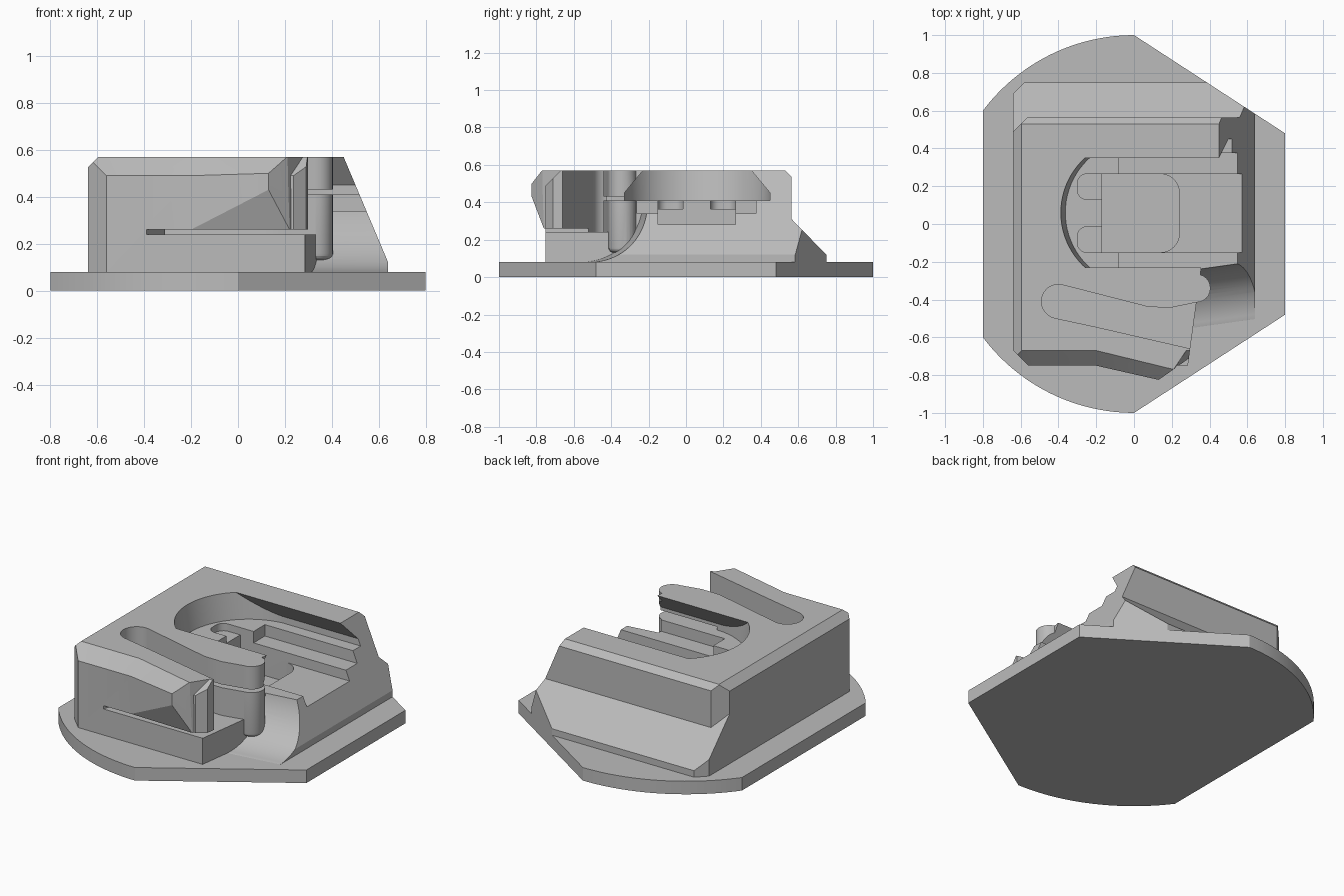
import bpy, bmesh
from math import sin, cos, radians
from mathutils import Matrix

old = bpy.data.objects.get("Cube")
if old:
    bpy.data.objects.remove(old, do_unlink=True)

grey = bpy.data.materials.new("light_grey")
grey.use_nodes = True
COLOUR = (0.5, 0.5, 0.5, 1)
grey.diffuse_color = COLOUR
for node in grey.node_tree.nodes:
    if node.type == 'BSDF_PRINCIPLED':
        node.inputs["Base Color"].default_value = COLOUR


def finish(name, bm):
    bmesh.ops.recalc_face_normals(bm, faces=bm.faces)
    mesh = bpy.data.meshes.new(name)
    bm.to_mesh(mesh)
    bm.free()
    mesh.materials.append(grey)
    obj = bpy.data.objects.new(name, mesh)
    bpy.context.collection.objects.link(obj)
    return obj


def prism(name, pts, lo, hi, axis='z', planes=(), low_shift=0, matrix=None, bevel=0):
    """Extrude an outline, then trim it by planes given as (point, normal)."""
    bm = bmesh.new()
    def place(p, h):
        return (h, p[0], p[1]) if axis == 'x' else (p[0], p[1], h)
    a = [bm.verts.new(place((p[0] + low_shift, p[1]), lo)) for p in pts]
    b = [bm.verts.new(place(p, hi)) for p in pts]
    bottom = bm.faces.new(a[::-1])
    bm.faces.new(b)
    for i in range(len(pts)):
        j = (i + 1) % len(pts)
        bm.faces.new((a[i], a[j], b[j], b[i]))
    if bevel:
        bmesh.ops.bevel(bm, geom=list(bottom.edges), offset=bevel, segments=4,
                        profile=0.5, affect='EDGES')
    for co, no in planes:
        bmesh.ops.bisect_plane(bm, geom=bm.verts[:] + bm.edges[:] + bm.faces[:],
                               plane_co=co, plane_no=no, clear_outer=True)
        rim = [e for e in bm.edges if e.is_boundary]
        if rim:
            bmesh.ops.holes_fill(bm, edges=rim, sides=0)
    if matrix:
        bm.transform(matrix)
    return finish(name, bm)


def combine(target, tool, operation='DIFFERENCE'):
    tool.hide_render = True
    mod = target.modifiers.new("combine", 'BOOLEAN')
    mod.operation = operation
    mod.solver = 'EXACT'
    mod.object = tool
    bpy.context.view_layer.objects.active = target
    bpy.ops.object.modifier_apply(modifier=mod.name)
    bpy.data.objects.remove(tool, do_unlink=True)


def arc(cx, cy, r, start, end, n=20):
    angles = [radians(start + (end - start) * i / n) for i in range(n + 1)]
    return [(cx + r * cos(t), cy + r * sin(t)) for t in angles]


def rect(x0, x1, y0, y1):
    return [(x0, y0), (x1, y0), (x1, y1), (x0, y1)]


# Base plate: round on one side, pointed on the other
prism("base_plate", arc(0, 0, 1, 90, 143.13) + arc(0, 0, 1, 216.87, 270)
      + [(0.8, -0.48), (0.8, 0.48)], 0, 0.08)

# Main block with sloped side and chamfered top edges
side_slope = ((0.64, 0, 0.12), (0.45, 0, 0.19))
left_chamfer = ((-0.595, 0, 0.57), (-1, 0, 1))
edge_trim = [((0, s, 0), (0.52, s * 0.8, 0)) for s in (-1, 1)]
body = prism("body", [(-0.64, -0.67), (-0.56, -0.75), (0.64, -0.75), (0.64, 0.565),
                      (-0.565, 0.565), (-0.64, 0.49)], 0.08, 0.57,
             planes=[side_slope, left_chamfer, ((0, -0.67, 0.57), (0, -1, 1)),
                     ((0, 0.53, 0.57), (0, 1, 1))] + edge_trim)

# Ramp along the back
ramp = prism("ramp", [(-0.64, 0.3), (0.64, 0.3), (0.64, 0.75), (-0.58, 0.75),
                      (-0.64, 0.69)], 0.08, 0.4,
             planes=[side_slope, ((0, 0.565, 0.31), (0, 0.19, 0.185))] + edge_trim)
combine(body, ramp, 'UNION')

# Flared front arm
bm = bmesh.new()
for co in [(-0.2, -0.67, 0.57), (-0.2, -0.75, 0.49), (-0.2, -0.75, 0.26),
           (0.13, -0.825, 0.5), (0.13, -0.825, 0.43), (0.21, -0.77, 0.57),
           (0.22, -0.76, 0.26), (0.29, -0.65, 0.57), (0.29, -0.65, 0.26),
           (-0.2, -0.6, 0.57), (-0.2, -0.6, 0.26)]:
    bm.verts.new(co)
bmesh.ops.convex_hull(bm, input=bm.verts)
combine(body, finish("front_arm", bm), 'UNION')
combine(body, prism("arm_end_cut", [(0.13, -0.826), (0.38, -0.9), (0.38, -0.648)],
                    0.25, 0.7))

# Curved slot and the thin gap below the arm
combine(body, prism("arm_slot", arc(-0.4, -0.41, 0.09, 75, 257)
                    + [(-0.2, -0.545), (0.3, -0.66), (0.45, -0.69), (0.45, -0.42),
                       (0.33, -0.415), (0.2, -0.442), (0.08, -0.44)], 0.24, 0.7))
combine(body, prism("arm_gap", [(-0.44, -0.9), (-0.29, -0.46), (0.45, -0.46),
                                (0.45, -0.9)], 0.24, 0.26))

# Concave scoop at the front corner
shear = Matrix(((1, 0.136, 0, 0.33), (0.14, 1, 0, -0.42), (0, 0, 1, 0), (0, 0, 0, 1)))
combine(body, prism("scoop", arc(-0.14, 0.41, 0.33, 0, -88)
                    + [(-0.16, 0.07), (-0.75, 0.07), (-0.75, 0.75), (0.19, 0.75)],
                    0, 0.8, axis='x', matrix=shear))

# Rounded post beside the scoop
post = prism("post", arc(0.33, -0.34, 0.075, 0, 345, 23), 0.13, 0.57, bevel=0.03)
combine(body, post, 'UNION')

# Round-ended pocket with undercut sides
pocket = prism("pocket", [(-0.23, 0.7), (-0.23, 0.57), (-0.33, 0.45), (-0.33, 0.41),
                          (0.45, 0.41), (0.45, 0.45), (0.35, 0.57), (0.35, 0.7)],
               -0.6, 0.9, axis='x')
round_end = prism("round_end", arc(0, 0.06, 0.392, 90, 270, 40)
                  + [(1, -0.332), (1, 0.452)], 0.4, 0.6, low_shift=0.03)
combine(pocket, round_end, 'INTERSECT')
combine(body, pocket)
combine(body, prism("post_gap", rect(0.02, 0.5, -0.46, -0.2), 0.41, 0.43))

# Stepped floor: shelf, channel, deep well and two finger notches
combine(body, prism("shelf", rect(-0.08, 0.9, -0.262, 0.375), 0.34, 0.44))
combine(body, prism("channel", rect(-0.17, 0.9, -0.15, 0.265), 0.28, 0.45))
combine(body, prism("well", [(-0.17, 0.265), (-0.17, -0.15)]
                    + arc(0.14, -0.05, 0.1, -90, 0, 8)
                    + arc(0.14, 0.165, 0.1, 0, 90, 8), 0.16, 0.46))
for y0, y1 in ((-0.15, -0.015), (0.13, 0.265)):
    combine(body, prism("notch", [(-0.1, y0), (-0.1, y1)]
                        + arc(-0.25, y1 - 0.05, 0.05, 90, 180, 6)
                        + arc(-0.25, y0 + 0.05, 0.05, 180, 270, 6), 0.365, 0.43))

# Smooth the rounded walls, keep the rest crisp
for obj in bpy.data.objects:
    if obj.type == 'MESH' and obj.name in ("body", "base_plate"):
        bpy.ops.object.select_all(action='DESELECT')
        obj.select_set(True)
        bpy.context.view_layer.objects.active = obj
        bpy.ops.object.shade_smooth_by_angle(angle=radians(20))
